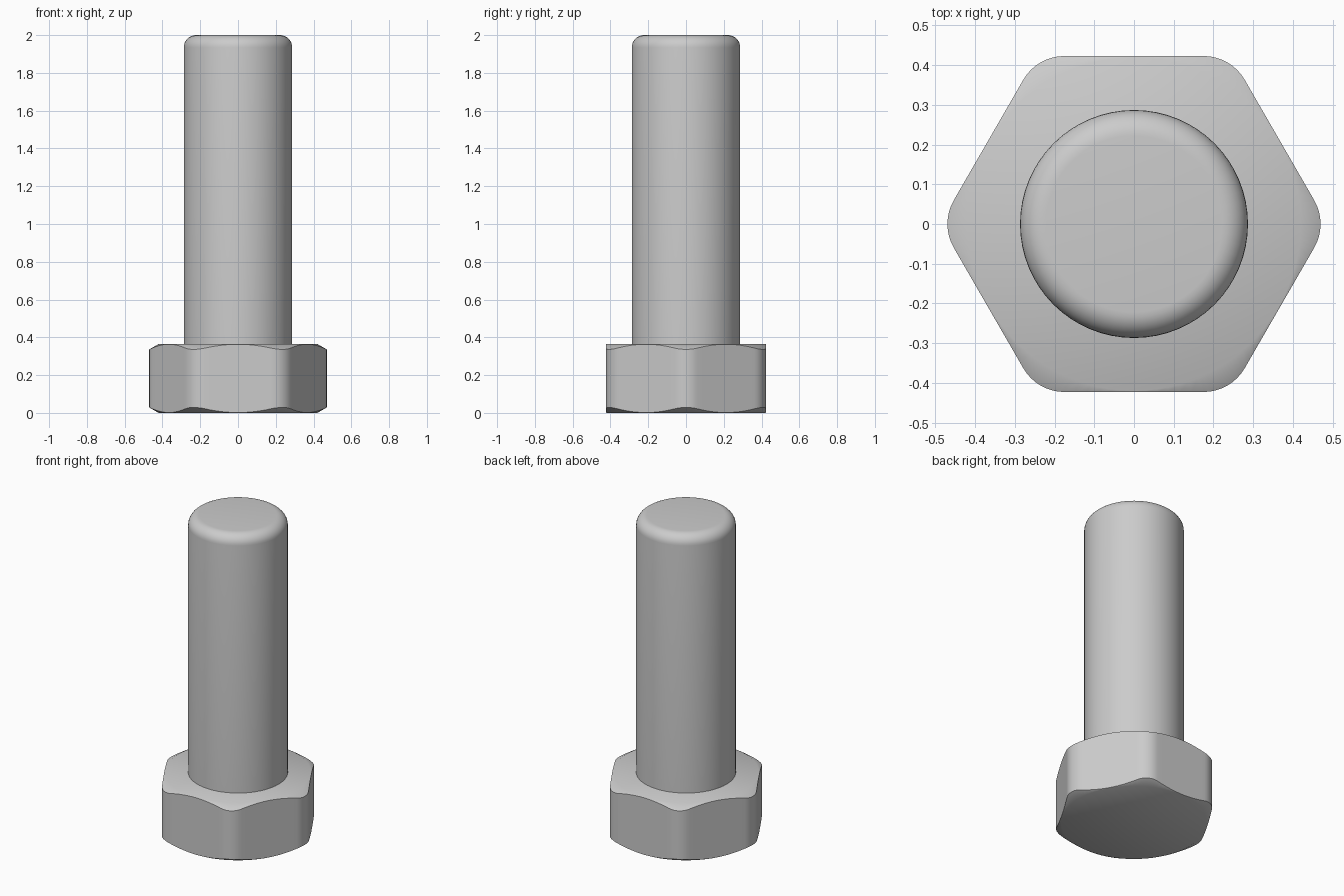
import bpy, bmesh
from math import sin, cos, tan, pi, radians
from mathutils import Vector

old = bpy.data.objects.get("Cube")
if old:
    bpy.data.objects.remove(old)

HEAD_H, APOTHEM, CORNER_R = 0.365, 0.423, 0.12
CHAMFER_R = 0.42
SHAFT_R, FILLET, TOTAL_H = 0.287, 0.065, 2.0

steel = bpy.data.materials.new("plain_steel")
steel.use_nodes = True
grey = (0.6, 0.6, 0.6, 1)
steel.diffuse_color = grey
steel.node_tree.nodes["Principled BSDF"].inputs["Base Color"].default_value = grey


def loft(name, rings):
    """Join equal-length rings of points from bottom to top and cap both ends."""
    bm = bmesh.new()
    loops = [[bm.verts.new(p) for p in ring] for ring in rings]
    n = len(loops[0])
    for low, high in zip(loops, loops[1:]):
        for i in range(n):
            j = (i + 1) % n
            bm.faces.new((low[i], low[j], high[j], high[i]))
    bm.faces.new(loops[0][::-1])
    bm.faces.new(loops[-1])
    mesh = bpy.data.meshes.new(name)
    bm.to_mesh(mesh)
    bm.free()
    mesh.materials.append(steel)
    obj = bpy.data.objects.new(name, mesh)
    bpy.context.collection.objects.link(obj)
    bpy.ops.object.select_all(action='DESELECT')
    obj.select_set(True)
    bpy.context.view_layer.objects.active = obj
    bpy.ops.object.shade_smooth_by_angle(angle=radians(40))
    return obj


def circle(r, z, n=64):
    return [(r * cos(2 * pi * i / n), r * sin(2 * pi * i / n), z) for i in range(n)]


# Hexagon outline with rounded corners, one corner pointing along x
outline = []
arc_steps, flat_steps = 8, 12
centre_r = (APOTHEM - CORNER_R) / cos(pi / 6)
for k in range(6):
    a = k * pi / 3
    centre = Vector((cos(a), sin(a))) * centre_r
    for s in range(arc_steps + 1):
        t = a - pi / 6 + pi / 3 * s / arc_steps
        outline.append(centre + Vector((cos(t), sin(t))) * CORNER_R)
    b = a + pi / 3
    end = Vector((cos(b), sin(b))) * centre_r + Vector((cos(a + pi / 6), sin(a + pi / 6))) * CORNER_R
    start = outline[-1]
    outline += [start.lerp(end, s / flat_steps) for s in range(1, flat_steps)]

# Bolt head: a conical chamfer cuts the corners into scalloped edges
inner = [p.normalized() * CHAMFER_R for p in outline]
drop = [(p.length - CHAMFER_R) * tan(pi / 6) for p in outline]
loft("bolt_head", [
    [(p.x, p.y, 0) for p in inner],
    [(p.x, p.y, d) for p, d in zip(outline, drop)],
    [(p.x, p.y, HEAD_H - d) for p, d in zip(outline, drop)],
    [(p.x, p.y, HEAD_H) for p in inner],
])

# Shaft with a rounded tip
tip = [circle(SHAFT_R - FILLET * (1 - cos(t)), TOTAL_H - FILLET * (1 - sin(t)))
       for t in (pi / 2 * s / 8 for s in range(9))]
loft("bolt_shaft", [circle(SHAFT_R, HEAD_H - 0.01)] + tip)
